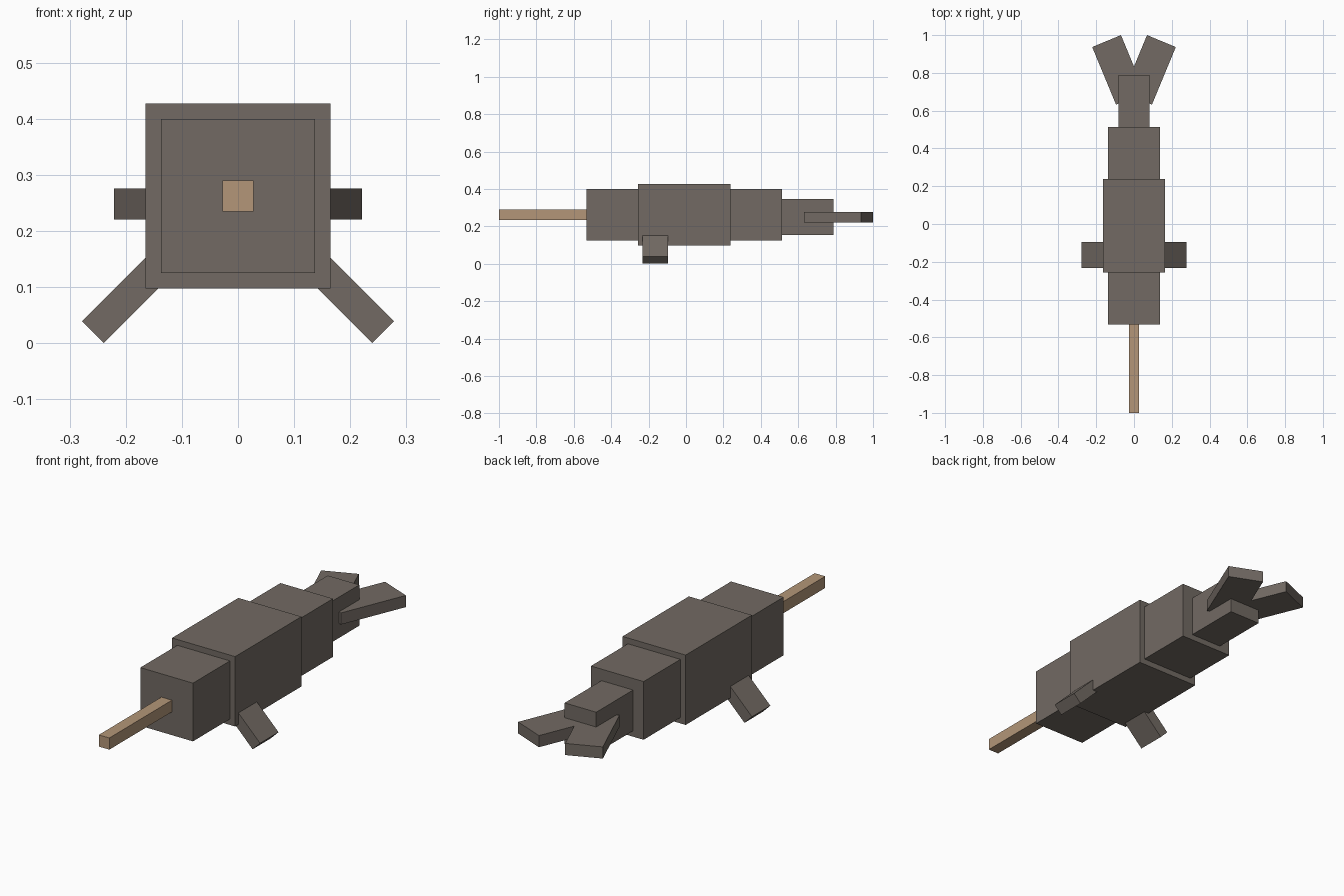
import bpy
from math import radians

if "Cube" in bpy.data.objects:
    bpy.data.objects.remove(bpy.data.objects["Cube"])


def material(name, color):
    m = bpy.data.materials.new(name)
    m.diffuse_color = (*color, 1)
    m.use_nodes = True
    m.node_tree.nodes["Principled BSDF"].inputs["Base Color"].default_value = m.diffuse_color
    return m


GREY = material("warm_grey", (0.168, 0.144, 0.125))
TAN = material("horn_tan", (0.451, 0.305, 0.188))


def box(name, center, size, mat=GREY, rot=(0, 0, 0)):
    bpy.ops.mesh.primitive_cube_add(size=1, location=center,
                                    rotation=[radians(a) for a in rot])
    ob = bpy.context.object
    ob.name = name
    ob.scale = size
    bpy.ops.object.transform_apply(location=False, rotation=False, scale=True)
    ob.data.materials.append(mat)
    return ob


# Body segments and horn, in a row along y: name, y start, y end, width, height, z centre
segments = [
    ("horn", -1.0, -0.5325, 0.055, 0.055, 0.2625, TAN),
    ("head", -0.5325, -0.257, 0.275, 0.275, 0.2625, GREY),
    ("body", -0.257, 0.238, 0.33, 0.33, 0.2625, GREY),
    ("rear_body", 0.238, 0.513, 0.275, 0.275, 0.2625, GREY),
    ("tail", 0.513, 0.788, 0.165, 0.193, 0.249, GREY),
]
for name, y0, y1, w, h, z, mat in segments:
    box(name, (0, (y0 + y1) / 2, z), (w, y1 - y0, h), mat)

# Mirrored side fins and tail flukes
for side, s in (("left", -1), ("right", 1)):
    box(side + "_fin", (s * 0.2004, -0.1637, 0.0778),
        (0.165, 0.1375, 0.055), rot=(0, s * 45, 0))
    box(side + "_fluke", (s * 0.082, 0.816, 0.248),
        (0.165, 0.33, 0.055), rot=(0, 0, s * -22.5))
